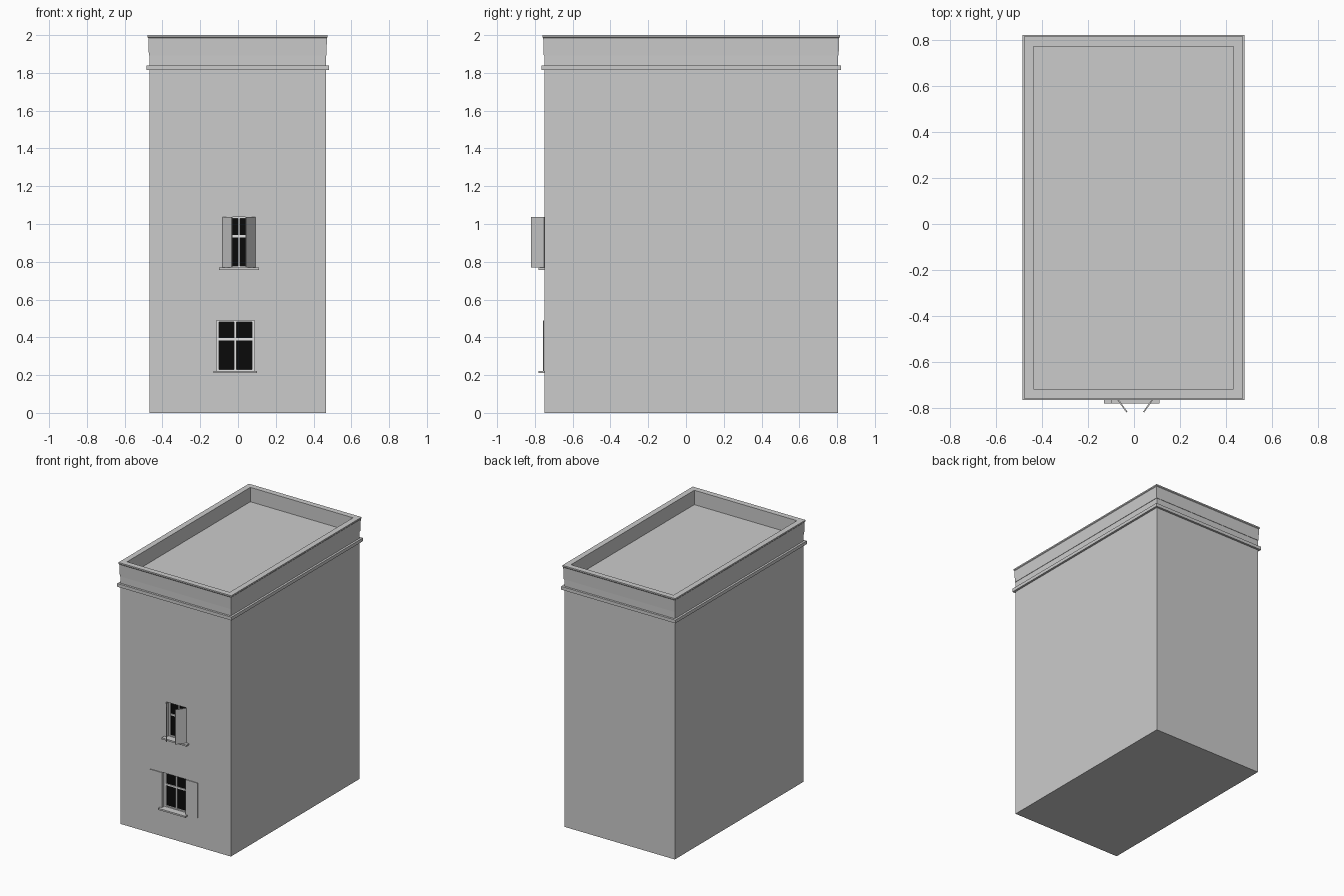
import bpy, bmesh, math
from mathutils import Vector

if "Cube" in bpy.data.objects:
    bpy.data.objects.remove(bpy.data.objects["Cube"])


def material(name, v):
    m = bpy.data.materials.new(name)
    m.diffuse_color = (v, v, v, 1)
    m.use_nodes = True
    m.node_tree.nodes["Principled BSDF"].inputs["Base Color"].default_value = m.diffuse_color
    return m


PLASTER = material("grey plaster", 0.6)
GLASS = material("black glass", 0.003)
FRAME = material("pale window frame", 0.78)

# Wall footprint
X0, X1, Y0, Y1 = -0.469, 0.465, -0.75, 0.805


def finish(name, bm, mat):
    bmesh.ops.recalc_face_normals(bm, faces=bm.faces)
    me = bpy.data.meshes.new(name)
    bm.to_mesh(me)
    bm.free()
    me.materials.append(mat)
    ob = bpy.data.objects.new(name, me)
    bpy.context.collection.objects.link(ob)
    return ob


def box(name, x0, x1, y0, y1, z0, z1, mat=PLASTER):
    bm = bmesh.new()
    bmesh.ops.create_cube(bm, size=1)
    for v in bm.verts:
        v.co = ((x0 + x1) / 2 + v.co.x * (x1 - x0),
                (y0 + y1) / 2 + v.co.y * (y1 - y0),
                (z0 + z1) / 2 + v.co.z * (z1 - z0))
    return finish(name, bm, mat)


def loft(name, profile, closed=False):
    """Sweep (outward offset, height) pairs around the footprint."""
    bm = bmesh.new()
    rings = [[bm.verts.new(p) for p in ((X0 - o, Y0 - o, z), (X1 + o, Y0 - o, z),
                                        (X1 + o, Y1 + o, z), (X0 - o, Y1 + o, z))]
             for o, z in profile]
    pairs = list(zip(rings, rings[1:]))
    if closed:
        pairs.append((rings[-1], rings[0]))
    else:
        bm.faces.new(rings[0])
        bm.faces.new(rings[-1])
    for a, b in pairs:
        for i in range(4):
            j = (i + 1) % 4
            bm.faces.new((a[i], a[j], b[j], b[i]))
    return finish(name, bm, PLASTER)


def shutter(name, hinge, tip, z0, z1, t=0.006):
    """Upright panel between two plan points."""
    h, p = Vector(hinge), Vector(tip)
    d = (p - h).normalized()
    n = Vector((-d.y, d.x)) * t / 2
    bm = bmesh.new()
    low = [bm.verts.new((q.x, q.y, z0)) for q in (h - n, p - n, p + n, h + n)]
    base = bm.faces.new(low)
    up = bmesh.ops.extrude_face_region(bm, geom=[base])["geom"]
    for v in up:
        if isinstance(v, bmesh.types.BMVert):
            v.co.z = z1
    return finish(name, bm, PLASTER)


# Building shell: walls, moulded cornice, flared parapet with a lip
walls = loft("walls", [(0, 0), (0, 1.89)])
loft("cornice", [(-0.005, 1.815), (0.016, 1.815), (0.016, 1.84), (-0.005, 1.84)], True)
loft("parapet", [(-0.033, 1.88), (0, 1.88), (0, 1.893), (0.003, 1.893), (0.006, 1.985),
                 (0.01, 1.99), (0.01, 2.0), (-0.033, 2.0)], True)


def window(label, x0, x1, z0, z1, sill_x0, sill_x1, bar_x, bar_z):
    # Recess cut into the front wall
    cutter = box(label + "_cutter", x0, x1, Y0 - 0.1, Y0 + 0.04, z0, z1)
    cutter.hide_render = True
    cutter.hide_viewport = True
    mod = walls.modifiers.new(label + "_opening", "BOOLEAN")
    mod.object = cutter
    mod.solver = "EXACT"
    # Glass, surround, glazing bars and sill
    box(label + "_glass", x0, x1, Y0 + 0.033, Y0 + 0.038, z0, z1, GLASS)
    f, ya, yb = 0.014, Y0 + 0.022, Y0 + 0.036
    for side, a, b in (("left", x0, x0 + f), ("right", x1 - f, x1)):
        box(f"{label}_frame_{side}", a, b, ya, yb, z0, z1, FRAME)
    for side, a, b in (("bottom", z0, z0 + 0.008), ("top", z1 - 0.008, z1)):
        box(f"{label}_frame_{side}", x0 + f, x1 - f, ya, yb, a, b, FRAME)
    box(label + "_upright_bar", bar_x - 0.006, bar_x + 0.006, ya + 0.002, yb,
        z0 + 0.008, z1 - 0.008, FRAME)
    box(label + "_cross_bar", x0 + f, x1 - f, ya + 0.004, yb,
        bar_z - 0.006, bar_z + 0.006, FRAME)
    box(label + "_sill", sill_x0, sill_x1, Y0 - 0.03, Y0 + 0.02, z0 - 0.012, z0)


window("lower_window", -0.114, 0.087, 0.222, 0.489, -0.13, 0.1, -0.014, 0.39)
window("upper_window", -0.08, 0.09, 0.769, 1.036, -0.1, 0.11, 0.005, 0.935)

# Lower shutters lie flat on the wall, upper ones stand half open
shutter("lower_shutter_left", (-0.114, Y0 - 0.004), (-0.214, Y0 - 0.004), 0.222, 0.489)
shutter("lower_shutter_right", (0.087, Y0 - 0.004), (0.186, Y0 - 0.004), 0.222, 0.489)
shutter("upper_shutter_left", (-0.08, Y0), (-0.031, Y0 - 0.068), 0.77, 1.036)
shutter("upper_shutter_right", (0.09, Y0), (0.042, Y0 - 0.068), 0.77, 1.036)
